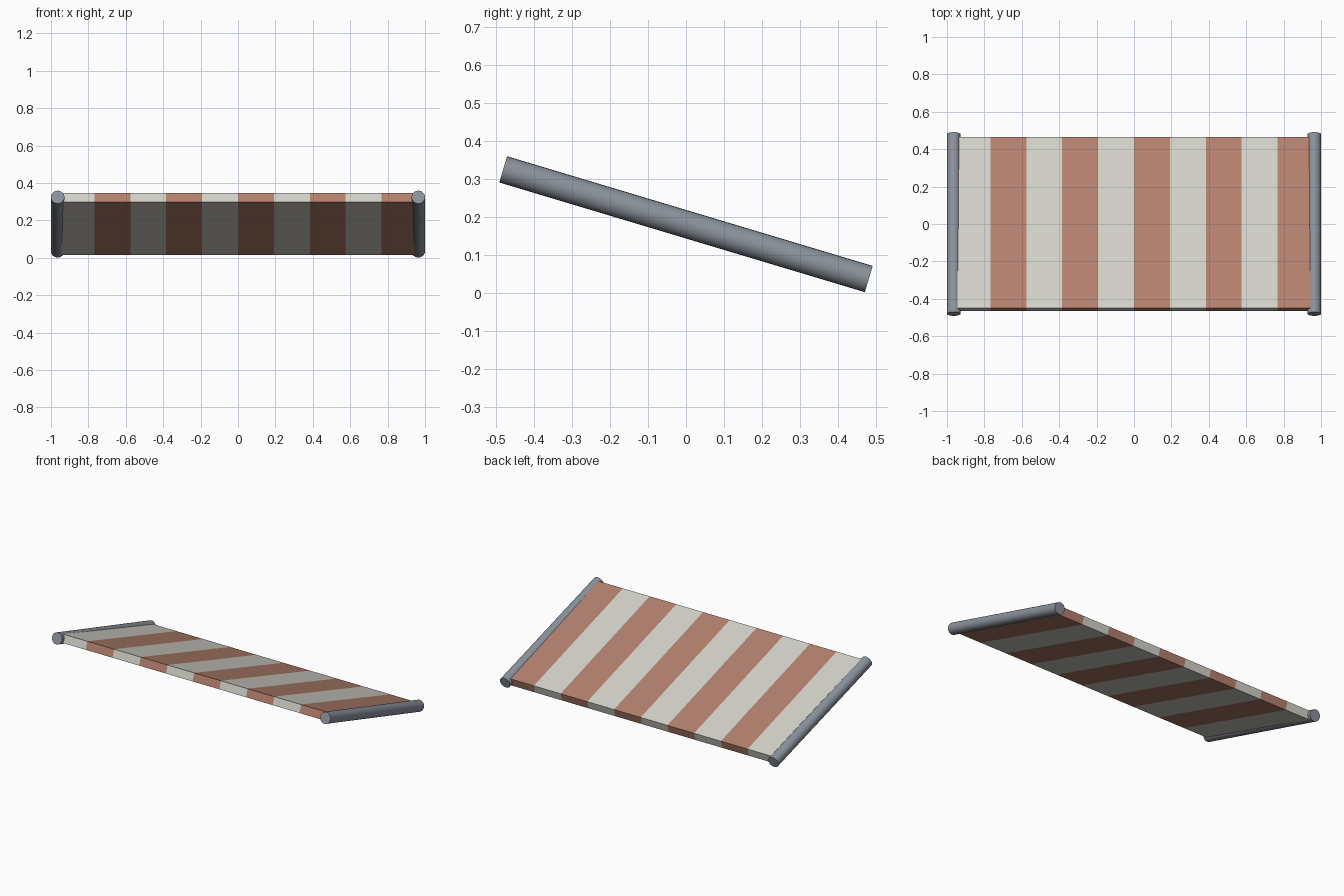
import bpy, bmesh, math
from mathutils import Matrix

cube = bpy.data.objects.get("Cube")
if cube:
    bpy.data.objects.remove(cube, do_unlink=True)


def material(name, rgb):
    m = bpy.data.materials.new(name)
    m.use_nodes = True
    m.diffuse_color = (*rgb, 1)
    m.node_tree.nodes["Principled BSDF"].inputs["Base Color"].default_value = (*rgb, 1)
    return m


cream = material("cream cloth", (0.66, 0.65, 0.59))
rust = material("rust cloth", (0.46, 0.22, 0.155))
steel = material("grey metal", (0.26, 0.29, 0.33))

CENTRE_Z = 0.18
STRIPES = 10
WIDTH = 1.92


def add_object(name, bm, mats):
    mesh = bpy.data.meshes.new(name)
    bm.to_mesh(mesh)
    bm.free()
    for m in mats:
        mesh.materials.append(m)
    ob = bpy.data.objects.new(name, mesh)
    bpy.context.collection.objects.link(ob)
    return ob


# Striped awning panel: a sloping slab cut into equal bands
bm = bmesh.new()
bmesh.ops.create_cube(bm, size=1, matrix=Matrix.Diagonal((WIDTH, 0.958, 0.052, 1)))
band = WIDTH / STRIPES
for i in range(1, STRIPES):
    bmesh.ops.bisect_plane(bm, geom=bm.verts[:] + bm.edges[:] + bm.faces[:],
                           plane_co=(i * band - WIDTH / 2, 0, 0), plane_no=(1, 0, 0))
for f in bm.faces:
    x = f.calc_center_median().x + WIDTH / 2
    f.material_index = min(int(x / band), STRIPES - 1) % 2
panel = add_object("awning_panel", bm, [cream, rust])
panel.location.z = CENTRE_Z
panel.rotation_euler.x = -math.radians(17.2)

# Side rails: capped round bars along both sloping edges
for name, side in (("left_rail", 1), ("right_rail", -1)):
    bm = bmesh.new()
    bmesh.ops.create_cone(bm, cap_ends=True, segments=24, radius1=0.036, radius2=0.036,
                          depth=1.004, matrix=Matrix.Rotation(math.pi / 2, 4, 'X'))
    rail = add_object(name, bm, [steel])
    rail.location = (side * 0.964, 0, CENTRE_Z)
    rail.rotation_euler.x = -math.radians(16.7)
    bpy.ops.object.select_all(action='DESELECT')
    rail.select_set(True)
    bpy.context.view_layer.objects.active = rail
    bpy.ops.object.shade_smooth_by_angle(angle=math.radians(40))
